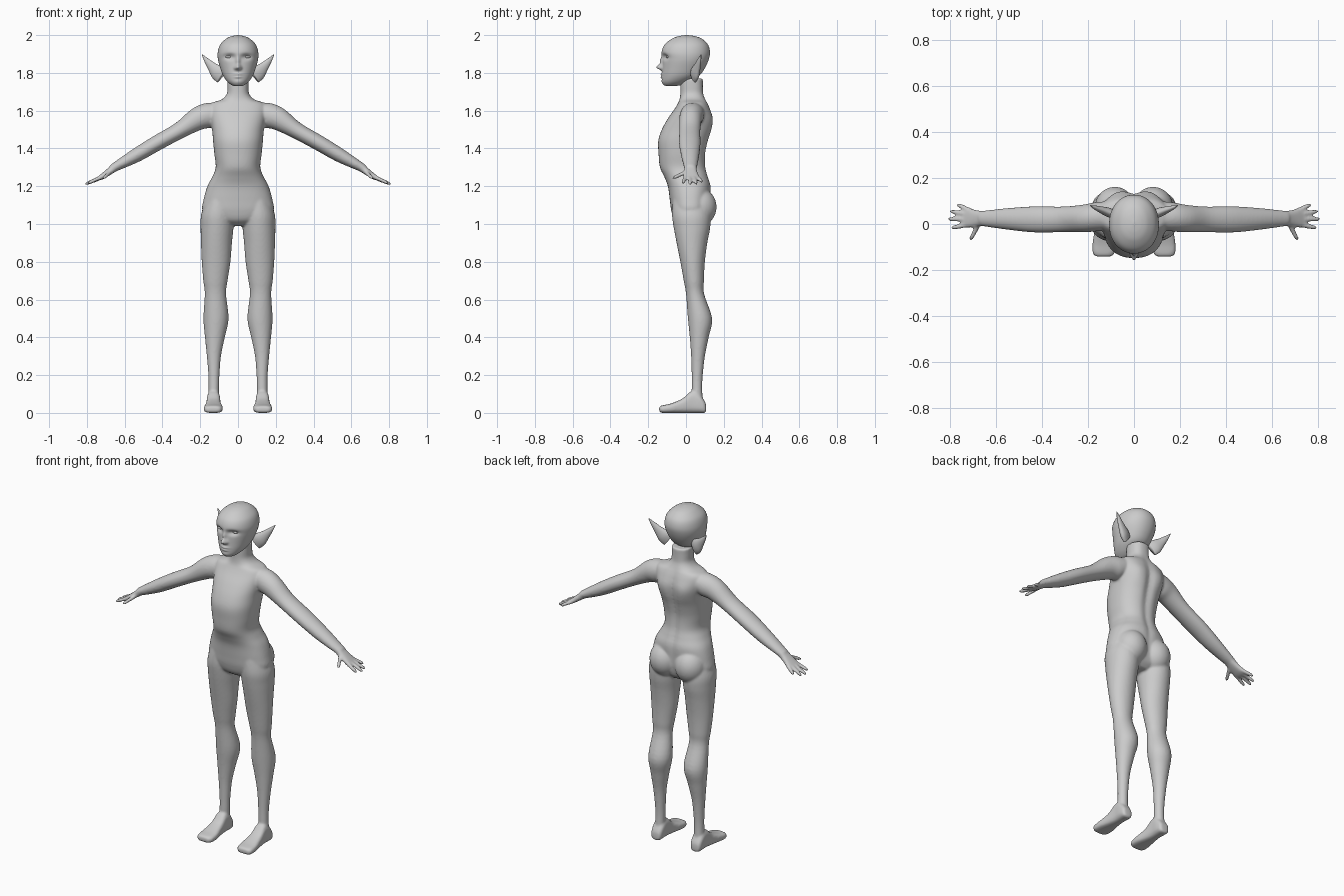
import bpy, bmesh
from math import cos, sin, pi, exp, copysign
from mathutils import Vector, Matrix


def ring_z(z, x0, x1, y0, y1):
    return Vector(((x0+x1)/2, (y0+y1)/2, z, (x1-x0)/2, 0, 0, 0, (y1-y0)/2, 0))


def ring_y(y, x0, x1, z0, z1):
    return Vector(((x0+x1)/2, y, (z0+z1)/2, (x1-x0)/2, 0, 0, 0, 0, (z1-z0)/2))


def tube(pts):
    """Rings (x, y, z, half height, half width) square to the path."""
    out = []
    for i, p in enumerate(pts):
        a, b = pts[max(i-1, 0)], pts[min(i+1, len(pts)-1)]
        d = (Vector(b[:3]) - Vector(a[:3])).normalized()
        v = Vector((0, 0, 1)).cross(d).normalized()
        u = d.cross(v)
        out.append(Vector((*p[:3], *(u*p[3]), *(v*p[4]))))
    return out


def loft(bm, rings, side=1, segs=32, steps=5, p=2.0):
    """Smooth closed skin through elliptical (or squarer, p > 2) rings."""
    path, n = [], len(rings)
    for i in range(n-1):
        a, b, c, d = rings[max(i-1, 0)], rings[i], rings[i+1], rings[min(i+2, n-1)]
        for k in range(steps):
            t = k/steps
            path.append((b*2 + (c-a)*t + (a*2-b*5+c*4-d)*t*t + (b*3-a-c*3+d)*t**3)*0.5)
    path.append(rings[-1])
    rows = []
    for r in path:
        c, u, v = Vector(r[0:3]), Vector(r[3:6]), Vector(r[6:9])
        row = []
        for k in range(segs):
            a = 2*pi*k/segs
            s, t = (copysign(abs(f)**(2/p), f) for f in (cos(a), sin(a)))
            q = c + u*s + v*t
            row.append(bm.verts.new((q.x*side, q.y, q.z)))
        rows.append(row)
    for r0, r1 in zip(rows, rows[1:]):
        for k in range(segs):
            j = (k+1) % segs
            bm.faces.new((r0[k], r0[j], r1[j], r1[k]))
    bm.faces.new(rows[0])
    bm.faces.new(rows[-1])
    return [v for row in rows for v in row]


def sculpt(verts, bumps, back):
    """Push the front or back surface in y with soft mirrored bumps."""
    for v in verts:
        x, z = abs(v.co.x), v.co.z
        if (v.co.y > 0.03) if back else (v.co.y < -0.03):
            v.co.y += sum(dy*exp(-((x-bx)/sx)**2 - ((z-bz)/sz)**2)
                          for bx, bz, sx, sz, dy in bumps)


def ball(bm, c, r):
    m = Matrix.Translation(c) @ Matrix.Diagonal((*r, 1))
    bmesh.ops.create_uvsphere(bm, u_segments=32, v_segments=20, radius=1, matrix=m)


def finish(bm, name):
    bmesh.ops.recalc_face_normals(bm, faces=bm.faces[:])
    for f in bm.faces:
        f.smooth = True
    me = bpy.data.meshes.new(name)
    bm.to_mesh(me)
    bm.free()
    ob = bpy.data.objects.new(name, me)
    bpy.context.collection.objects.link(ob)
    return ob


# torso and neck: z, half width, front, back
body = bmesh.new()
torso = [(.99, .07, -.02, .08), (1.02, .14, -.06, .11), (1.07, .188, -.078, .125),
         (1.13, .182, -.086, .13), (1.2, .162, -.096, .132), (1.25, .136, -.115, .118),
         (1.3, .118, -.138, .106), (1.37, .125, -.145, .105), (1.44, .132, -.147, .12),
         (1.5, .137, -.128, .137), (1.56, .148, -.095, .142), (1.61, .155, -.06, .128),
         (1.64, .14, -.042, .115), (1.66, .085, -.034, .105), (1.69, .059, -.03, .093),
         (1.73, .056, -.03, .09), (1.77, .056, -.03, .09)]
tv = loft(body, [ring_z(z, -w, w, f, b) for z, w, f, b in torso], segs=64, p=2.3)
sculpt(tv, [(0, 1.5, .025, .14, -.014), (0, 1.25, .02, .15, -.008),
            (.08, 1.54, .04, .06, .008)], True)

leg = [(1.14, .03, .165, -.07, .11), (1.05, .022, .195, -.074, .13),
       (.98, .024, .198, -.065, .128), (.9, .032, .196, -.05, .113),
       (.8, .04, .192, -.03, .1), (.7, .055, .184, -.012, .095),
       (.63, .063, .176, 0, .096), (.5, .05, .183, .01, .138),
       (.4, .07, .175, .02, .12), (.3, .09, .165, .027, .1),
       (.2, .098, .157, .03, .089), (.13, .1, .156, .03, .086), (.05, .102, .157, .03, .09)]
foot = [(.107, .115, .145, .01, .035), (.1, .1, .16, 0, .06), (.07, .094, .165, 0, .1),
        (.03, .094, .165, 0, .115), (-.02, .09, .17, 0, .075), (-.08, .08, .18, 0, .05),
        (-.125, .084, .18, 0, .04), (-.142, .1, .165, .004, .034)]
arm = [(.09, .04, 1.595, .05, .06), (.16, .032, 1.575, .066, .063), (.22, .024, 1.553, .06, .06),
       (.31, .02, 1.495, .044, .056), (.43, .02, 1.428, .041, .057),
       (.54, .022, 1.363, .037, .048), (.665, .024, 1.294, .022, .033)]
palm = [(.65, .024, 1.302, .022, .032), (.685, .024, 1.275, .018, .036),
        (.72, .027, 1.25, .014, .044), (.74, .03, 1.239, .009, .04)]
# finger root (x, y, z) and tip (x, y, z)
fingers = [((.675, 0, 1.275), (.712, -.07, 1.242)), ((.715, -.003, 1.252), (.795, -.017, 1.216)),
           ((.72, .02, 1.25), (.81, .022, 1.21)), ((.72, .042, 1.249), (.802, .056, 1.212)),
           ((.71, .058, 1.252), (.772, .086, 1.222))]
for s in (1, -1):
    loft(body, [ring_z(*r) for r in leg], s)
    loft(body, [ring_y(*r) for r in foot], s, p=3)
    loft(body, tube(arm), s)
    loft(body, tube(palm), s, p=2.5)
    for root, tip in fingers:
        a, b = Vector(root), Vector(tip)
        loft(body, tube([(*a.lerp(b, t), r, r) for t, r in
                         ((0, .011), (.5, .0105), (.88, .009), (1, .004))]), s, 16)
    # buttock
    ball(body, (s*.083, .07, 1.09), (.088, .092, .1))

# fuse the limbs into one soft skin
ob = finish(body, "body")
rm = ob.modifiers.new("fuse", 'REMESH')
rm.mode = 'VOXEL'
rm.voxel_size = .0065
rm.use_smooth_shade = True
sm = ob.modifiers.new("soften", 'SMOOTH')
sm.factor = .5
sm.iterations = 6

# head with sculpted face
bm = bmesh.new()
head = [(1.731, .02, -.105, -.05), (1.737, .036, -.118, -.02), (1.755, .058, -.126, .02),
        (1.785, .079, -.127, .07), (1.825, .094, -.125, .1), (1.87, .106, -.124, .12),
        (1.91, .107, -.129, .127), (1.95, .094, -.113, .116), (1.98, .064, -.076, .085),
        (1.994, .035, -.04, .05), (2.0, .004, -.002, .01)]
hv = loft(bm, [ring_z(z, -w, w, f, b) for z, w, f, b in head], segs=160, steps=9, p=2.1)
sculpt(hv, [(.045, 1.885, .026, .015, .016),                                   # sockets
            (0, 1.83, .014, .014, -.03), (0, 1.862, .011, .024, -.014),        # nose
            (.014, 1.825, .008, .008, -.007),
            (0, 1.793, .022, .006, -.008), (0, 1.778, .019, .006, -.007),      # lips
            (0, 1.752, .02, .012, -.003)], False)
finish(bm, "head")

ear = [(.085, .04, 1.783, .042, .016), (.11, .05, 1.803, .04, .02), (.14, .061, 1.835, .025, .015),
       (.168, .071, 1.868, .013, .009), (.19, .08, 1.897, .002, .002)]
for s, side in ((1, "left"), (-1, "right")):
    bm = bmesh.new()
    loft(bm, tube(ear), s)
    finish(bm, side + "_ear")
    bm = bmesh.new()
    ball(bm, (s*.045, -.092, 1.885), (.021, .013, .009))
    finish(bm, side + "_eye")
